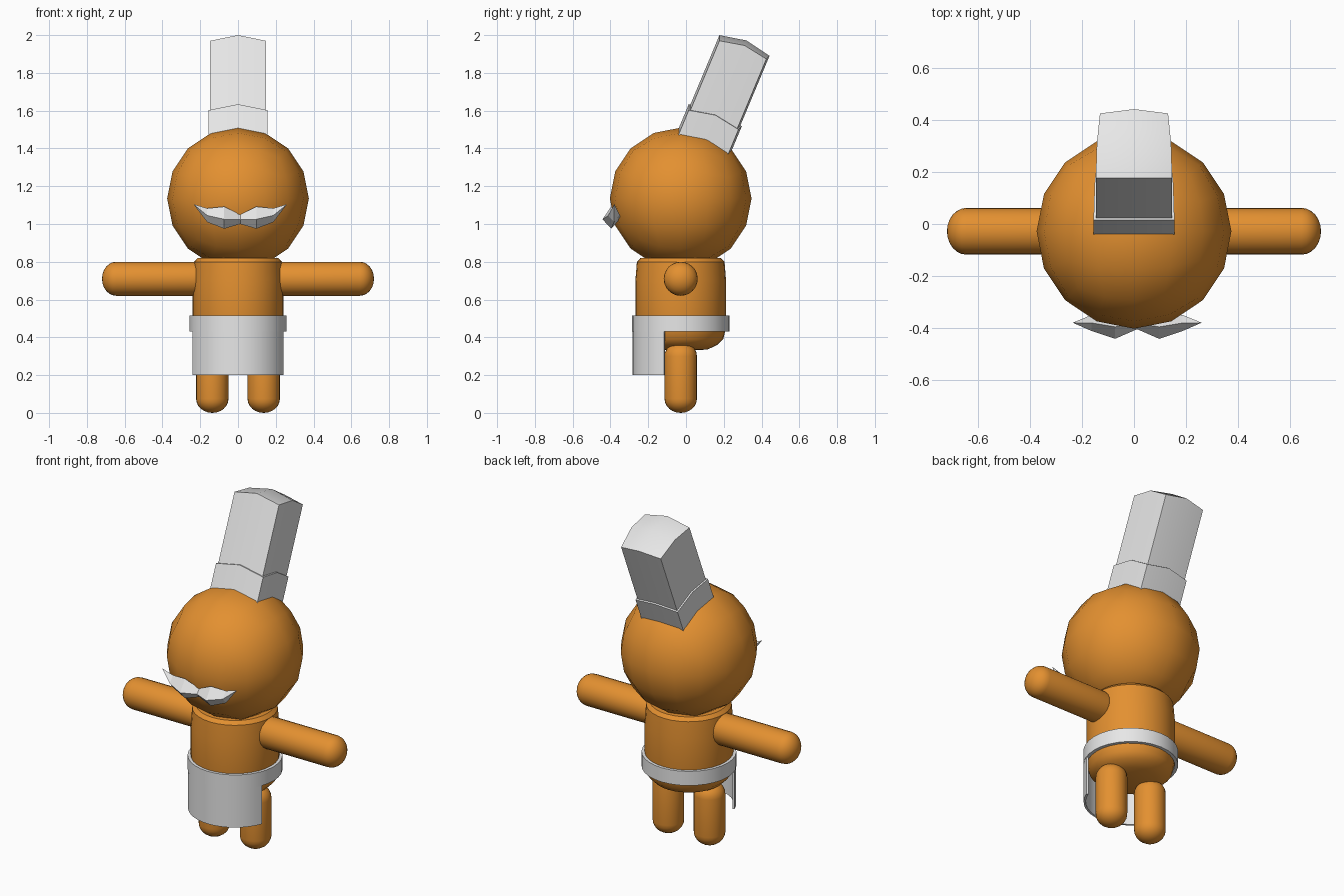
import bpy, bmesh, math
from mathutils import Matrix, Vector

if "Cube" in bpy.data.objects:
    bpy.data.objects.remove(bpy.data.objects["Cube"])

CY = -0.028                      # depth of the body axis
HEAD_Z, HEAD_R = 1.135, 0.375


def material(name, rgb):
    m = bpy.data.materials.new(name)
    m.diffuse_color = (*rgb, 1)
    m.use_nodes = True
    m.node_tree.nodes["Principled BSDF"].inputs["Base Color"].default_value = m.diffuse_color
    return m


ORANGE = material("orange skin", (0.77, 0.28, 0.03))
WHITE = material("white cloth", (0.8, 0.8, 0.8))


def finish(name, bm, mat, smooth=35):
    bmesh.ops.remove_doubles(bm, verts=bm.verts, dist=1e-5)
    bmesh.ops.recalc_face_normals(bm, faces=bm.faces)
    me = bpy.data.meshes.new(name)
    bm.to_mesh(me)
    bm.free()
    me.materials.append(mat)
    ob = bpy.data.objects.new(name, me)
    bpy.context.collection.objects.link(ob)
    if smooth:
        bpy.ops.object.select_all(action='DESELECT')
        ob.select_set(True)
        bpy.context.view_layer.objects.active = ob
        bpy.ops.object.shade_smooth_by_angle(angle=math.radians(smooth))
    return ob


def revolve(name, profile, mat, matrix, steps=32, closed=False, half_angle=None):
    """Spin an (r, z) profile about z; half_angle limits it to an arc facing -y."""
    bm = bmesh.new()
    start = -math.pi / 2 - (half_angle or math.pi)
    total = 2 * (half_angle or math.pi)
    rings = []
    for i in range(steps + 1):
        a = start + total * i / steps
        rings.append([bm.verts.new((r * math.cos(a), r * math.sin(a), z)) for r, z in profile])
    n = len(profile)
    for a, b in zip(rings, rings[1:]):
        for j in range(n if closed else n - 1):
            k = (j + 1) % n
            bm.faces.new((a[j], a[k], b[k], b[j]))
    if half_angle:
        bm.faces.new(rings[0])
        bm.faces.new(rings[-1])
    bmesh.ops.remove_doubles(bm, verts=bm.verts, dist=1e-5)
    bmesh.ops.transform(bm, matrix=matrix, verts=bm.verts)
    return finish(name, bm, mat)


def limb_profile(r, length, cap):
    """Rod with rounded ends, from z = 0 to z = length."""
    arc = [(r * math.sin(math.pi / 2 * i / 6), cap * (1 - math.cos(math.pi / 2 * i / 6)))
           for i in range(7)]
    return arc + [(x, length - z) for x, z in reversed(arc)]


axis = Matrix.Translation((0, CY, 0))

# Head: a quad sphere, four faces along each side
bm = bmesh.new()
bmesh.ops.create_cube(bm, size=2)
for _ in range(2):
    bmesh.ops.subdivide_edges(bm, edges=bm.edges[:], cuts=1, use_grid_fill=True)
    for v in bm.verts:
        v.co.normalize()
for v in bm.verts:
    v.co = v.co * HEAD_R + Vector((0, CY, HEAD_Z))
finish("head", bm, ORANGE, 45)

# Torso
revolve("torso", [(0, .33), (.14, .335), (.195, .36), (.225, .39), (.24, .45), (.24, .70),
                  (.232, .80), (.213, .82), (0, .82)], ORANGE, axis)

# Arms and legs
for side, label in ((-1, "left"), (1, "right")):
    revolve(label + "_arm", limb_profile(.09, .56, .075), ORANGE,
            Matrix.Translation((side * .16, CY, .71)) @ Matrix.Rotation(side * math.pi / 2, 4, 'Y'), 24)
    revolve(label + "_leg", limb_profile(.086, .375, .075), ORANGE,
            Matrix.Translation((side * .136, CY, 0)), 24)

# Apron: waistband and curved front panel
revolve("apron_band", [(.238, .43), (.257, .43), (.257, .515), (.238, .515)], WHITE, axis, closed=True)
revolve("apron_panel", [(.243, .20), (.255, .20), (.255, .47), (.243, .47)], WHITE, axis,
        steps=16, closed=True, half_angle=math.radians(70))


def hat_part(name, scale, low, high):
    """Push a curved 3x3 patch of the head's crown along the tilted hat axis."""
    lean = Vector((0, .205, .49))
    mid = Vector((0, CY + .1435, HEAD_Z + .346))
    bm = bmesh.new()
    levels = []
    for t in (low, high):
        grid = []
        for deg, half in ((0, .147), (22.5, .143), (45, .131)):
            a, row = math.radians(deg), []
            for x in (-half, 0, half):
                r = math.sqrt(HEAD_R ** 2 - x * x)
                p = Vector((x, CY + r * math.sin(a), HEAD_Z + r * math.cos(a)))
                row.append(bm.verts.new(mid + (p - mid) * scale + lean * t))
            grid.append(row)
        levels.append(grid)
        for i in range(2):
            for j in range(2):
                bm.faces.new((grid[i][j], grid[i][j + 1], grid[i + 1][j + 1], grid[i + 1][j]))
    rim = [(0, 0), (0, 1), (0, 2), (1, 2), (2, 2), (2, 1), (2, 0), (1, 0)]
    for (i, j), (k, m) in zip(rim, rim[1:] + rim[:1]):
        lo, hi = levels
        bm.faces.new((lo[i][j], lo[k][m], hi[k][m], hi[i][j]))
    finish(name, bm, WHITE, 40)


# Tall tilted hat with a slightly wider band
hat_part("hat_crown", 1.0, 0.0, 1.0)
hat_part("hat_band", 1.06, -0.02, 0.25)

# Moustache: diamond cross-sections tapering to upturned tips
# (x, top z, bottom z, front y, ridge z, back y)
sections = [(0, 1.05, 1.0, -.405, 1.025, -.36),
            (.085, 1.092, .975, -.442, 1.025, -.35),
            (.175, 1.083, 1.01, -.412, 1.045, -.35)]
bm = bmesh.new()
for side in (-1, 1):
    rings = []
    for x, top, bottom, front, ridge, back in sections:
        yc = (front + back) / 2
        rings.append([bm.verts.new((.012 + side * x, y, z)) for y, z in
                      ((yc, top), (front, ridge), (yc, bottom), (back, ridge))])
    tip = bm.verts.new((.012 + side * .248, -.38, 1.105))
    for j in range(4):
        k = (j + 1) % 4
        for a, b in zip(rings, rings[1:]):
            bm.faces.new((a[j], a[k], b[k], b[j]))
        bm.faces.new((rings[-1][j], rings[-1][k], tip))
finish("moustache", bm, WHITE, 0)
